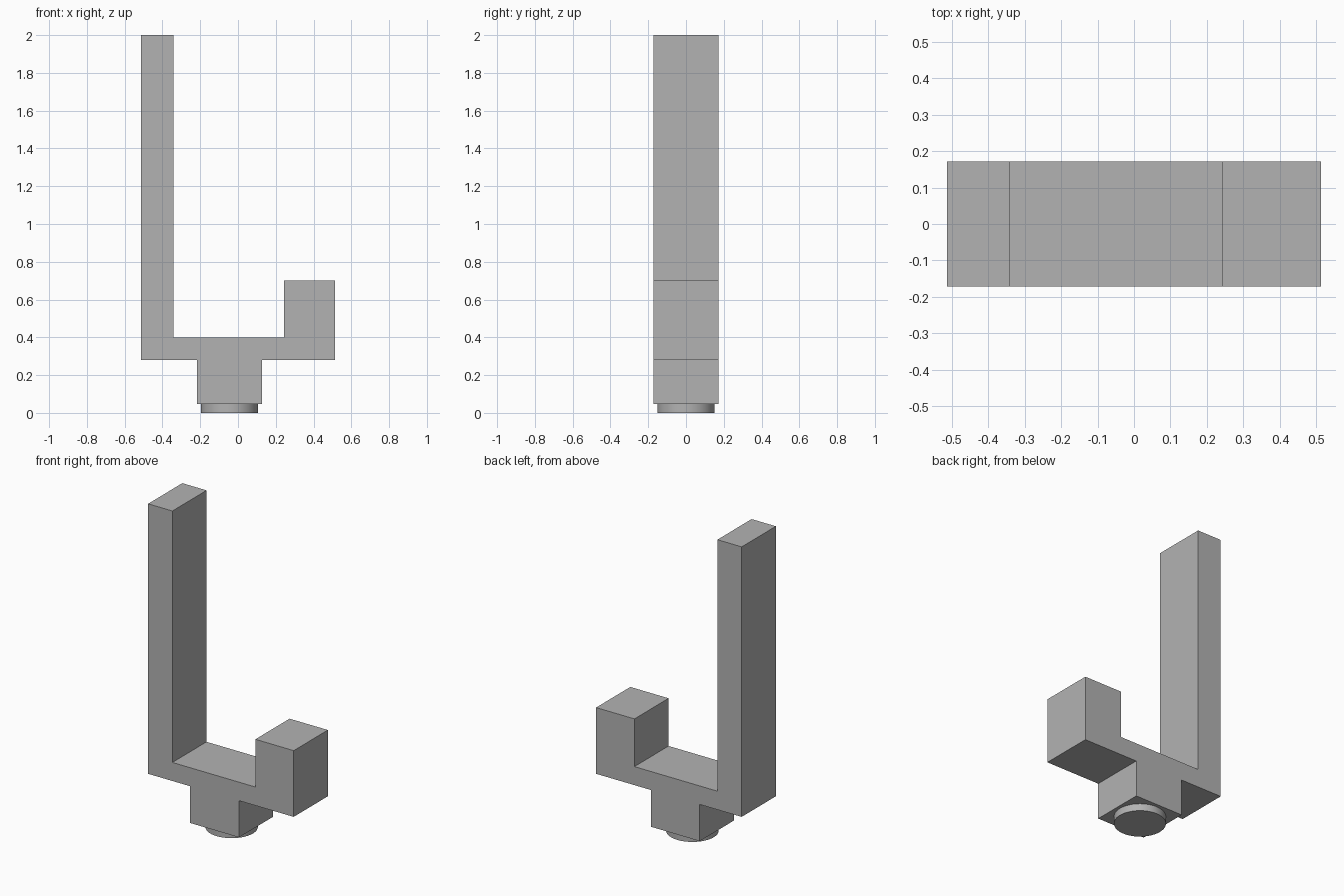
import bpy
import bmesh
import math

cube = bpy.data.objects.get("Cube")
if cube:
    bpy.data.objects.remove(cube, do_unlink=True)

grey = bpy.data.materials.new("plain grey")
grey.use_nodes = True
colour = (0.45, 0.45, 0.45, 1)
grey.diffuse_color = colour
grey.node_tree.nodes["Principled BSDF"].inputs["Base Color"].default_value = colour

HALF_DEPTH = 0.172
STEM_BASE = 0.046
STEM_X = -0.045


def extrude_profile(name, points):
    """Extrude an x-z outline along y, centred on y = 0."""
    bm = bmesh.new()
    face = bm.faces.new([bm.verts.new((x, -HALF_DEPTH, z)) for x, z in points])
    result = bmesh.ops.extrude_face_region(bm, geom=[face])
    moved = [v for v in result["geom"] if isinstance(v, bmesh.types.BMVert)]
    bmesh.ops.translate(bm, verts=moved, vec=(0, 2 * HALF_DEPTH, 0))
    bmesh.ops.recalc_face_normals(bm, faces=bm.faces)
    mesh = bpy.data.meshes.new(name)
    bm.to_mesh(mesh)
    bm.free()
    mesh.materials.append(grey)
    obj = bpy.data.objects.new(name, mesh)
    bpy.context.collection.objects.link(obj)
    return obj


# Hook body: tall arm, cross bar, short block and central stem in one outline
extrude_profile("hook_body", [
    (-0.513, 2.0), (-0.513, 0.28), (-0.217, 0.28), (-0.217, STEM_BASE),
    (0.127, STEM_BASE), (0.127, 0.28), (0.513, 0.28), (0.513, 0.702),
    (0.243, 0.702), (0.243, 0.398), (-0.342, 0.398), (-0.342, 2.0),
])

# Round foot under the stem
bpy.ops.mesh.primitive_cylinder_add(
    vertices=64, radius=0.151, depth=STEM_BASE,
    location=(STEM_X, 0, STEM_BASE / 2))
foot = bpy.context.object
foot.name = "round_foot"
foot.data.materials.append(grey)
bpy.ops.object.shade_smooth_by_angle(angle=math.radians(30))
